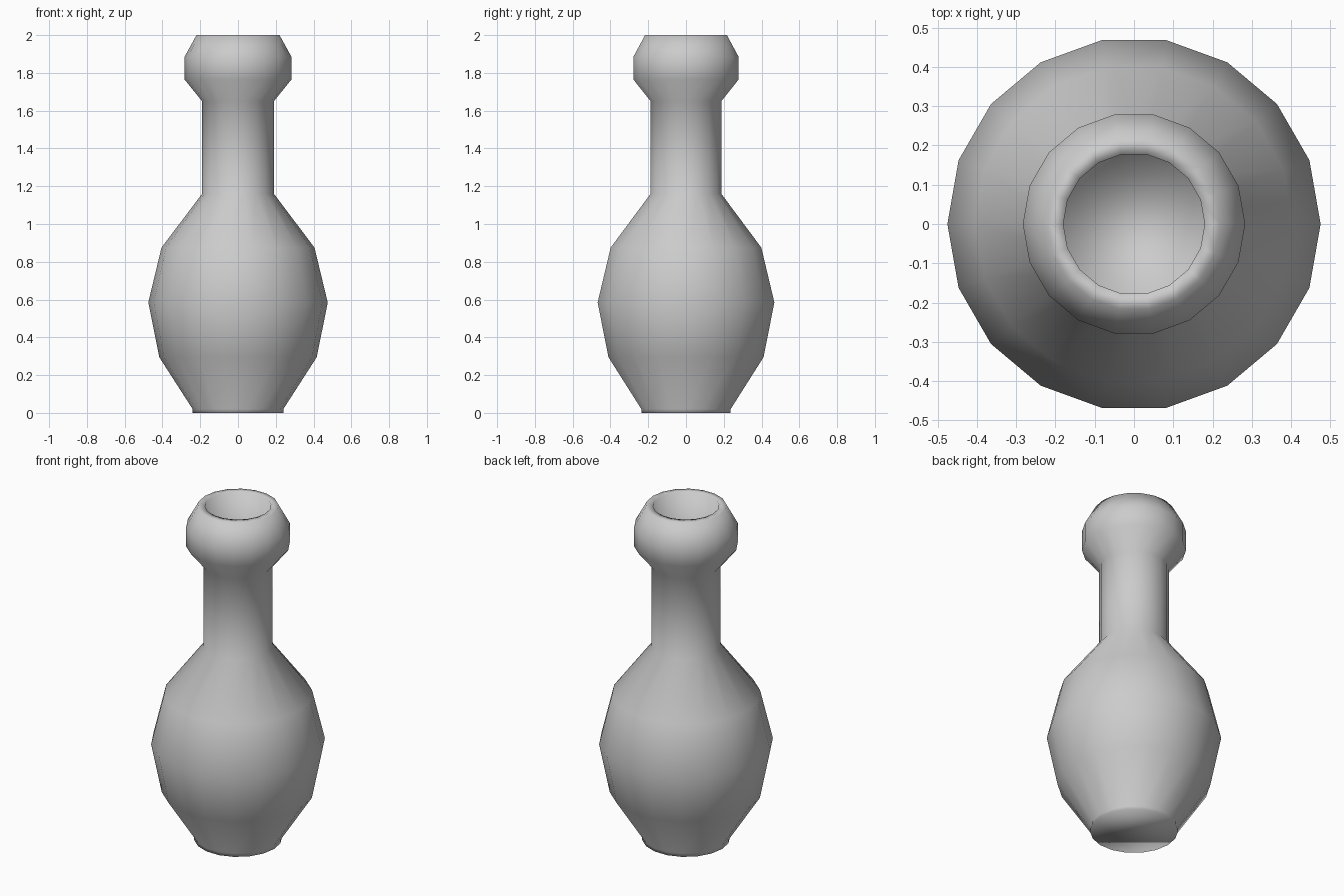
import bpy, bmesh, math

cube = bpy.data.objects.get("Cube")
if cube:
    bpy.data.objects.remove(cube, do_unlink=True)

SIDES = 18

# One flat colour
clay = bpy.data.materials.new("pale_grey")
clay.use_nodes = True
grey = (0.6, 0.6, 0.6, 1)
clay.diffuse_color = grey
clay.node_tree.nodes["Principled BSDF"].inputs["Base Color"].default_value = grey


def lathe(name, profile):
    """Turn (radius, height) points round z and cap both ends."""
    bm = bmesh.new()
    rings = []
    for r, z in profile:
        angles = [math.tau * i / SIDES for i in range(SIDES)]
        rings.append([bm.verts.new((r * math.cos(a), r * math.sin(a), z)) for a in angles])
    for low, high in zip(rings, rings[1:]):
        for i in range(SIDES):
            j = (i + 1) % SIDES
            bm.faces.new((low[i], low[j], high[j], high[i]))
    bm.faces.new(rings[0][::-1])
    bm.faces.new(rings[-1])
    bmesh.ops.recalc_face_normals(bm, faces=bm.faces)
    for face in bm.faces:
        face.smooth = True
    mesh = bpy.data.meshes.new(name)
    bm.to_mesh(mesh)
    bm.free()
    mesh.materials.append(clay)
    obj = bpy.data.objects.new(name, mesh)
    bpy.context.collection.objects.link(obj)
    return obj


foot = [(0.24, 0), (0.24, 0.02)]
belly = [(0.417, 0.295), (0.475, 0.585), (0.405, 0.875)]
neck = [(0.19, 1.16), (0.19, 1.65)]
lip = [(0.283, 1.765), (0.283, 1.885), (0.22, 2.0)]
hollow = [(0.18, 2.0), (0.18, 1.65), (0.18, 1.16), (0.18, 0.03)]
lathe("vase", foot + belly + neck + lip + hollow)
